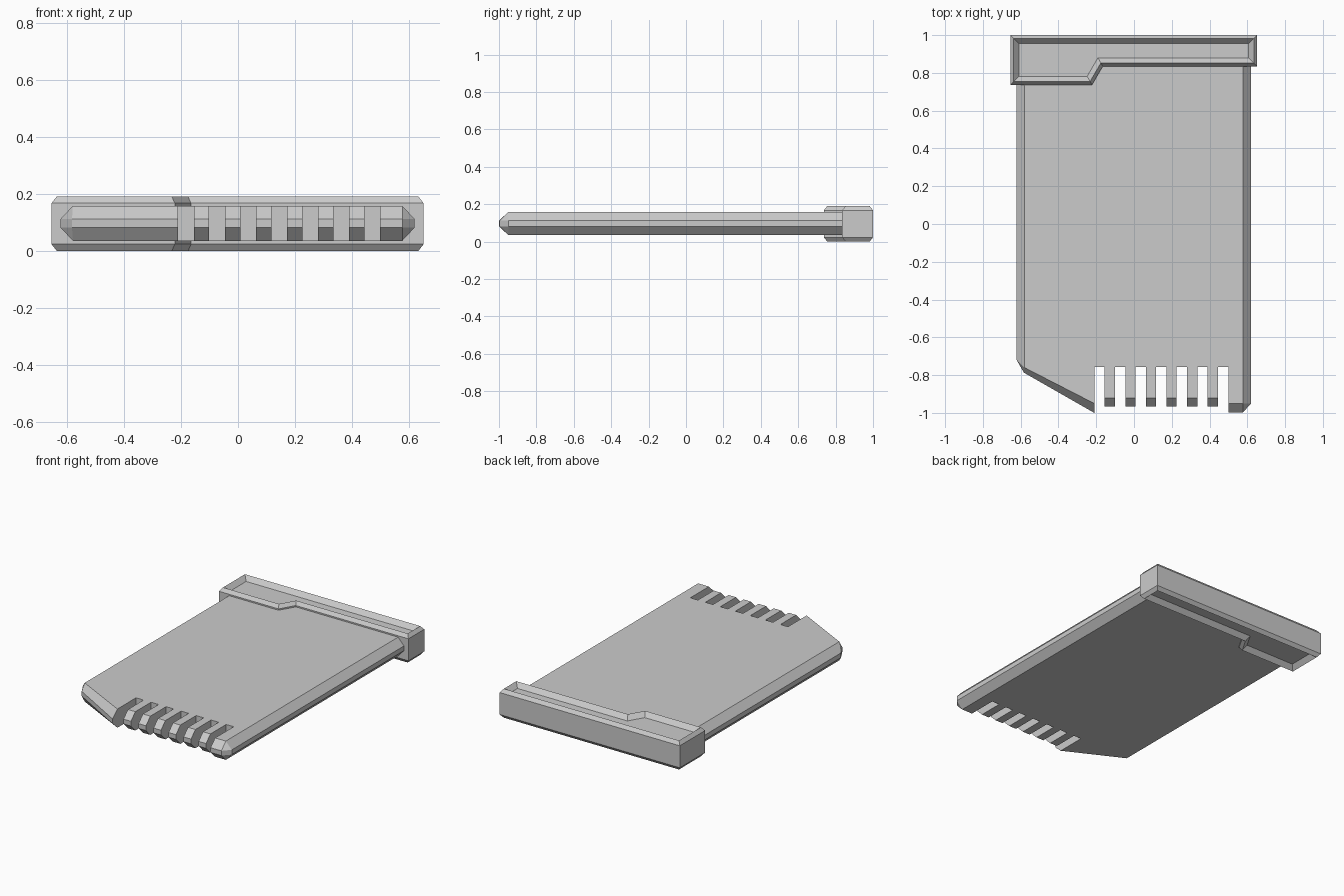
import bpy, bmesh
from mathutils import Vector

if "Cube" in bpy.data.objects:
    bpy.data.objects.remove(bpy.data.objects["Cube"])


def loft(name, rings):
    """Skin a stack of (outline, z) rings and close both ends."""
    bm = bmesh.new()
    loops = [[bm.verts.new((x, y, z)) for x, y in pts] for pts, z in rings]
    n = len(loops[0])
    for low, high in zip(loops, loops[1:]):
        for i in range(n):
            j = (i + 1) % n
            bm.faces.new((low[i], low[j], high[j], high[i]))
    bm.faces.new(loops[0][::-1])
    bm.faces.new(loops[-1])
    bmesh.ops.remove_doubles(bm, verts=bm.verts[:], dist=1e-5)
    bmesh.ops.recalc_face_normals(bm, faces=bm.faces[:])
    mesh = bpy.data.meshes.new(name)
    bm.to_mesh(mesh)
    bm.free()
    obj = bpy.data.objects.new(name, mesh)
    bpy.context.collection.objects.link(obj)
    return obj


def inset(pts, d):
    """Mitred inward offset of a counter-clockwise outline."""
    out = []
    for i, p in enumerate(pts):
        p = Vector(p)
        a = (p - Vector(pts[i - 1])).normalized()
        b = (Vector(pts[(i + 1) % len(pts)]) - p).normalized()
        na, nb = Vector((-a.y, a.x)), Vector((-b.y, b.x))
        out.append(p + (na + nb) * (d / (1 + na.dot(nb))))
    return out


# Card body: matching mid-height (outer) and face (inner) outlines
outer = [(-0.623, 0.90), (-0.623, -0.717), (-0.583, -0.787), (-0.21, -1.0)]
inner = [(-0.58, 0.90), (-0.58, -0.76), (-0.58, -0.76), (-0.21, -0.95)]

# Seven slots leaving six contact teeth
pitch, gap, root = 0.109, 0.055, -0.757
for k in range(7):
    x0 = -0.21 + k * pitch
    x1 = x0 + gap
    walls = [(x0, root), (x1, root)]
    outer += walls
    inner += walls
    if k < 6:
        x2 = x0 + pitch
        outer += [(x1, -0.965), (x2, -0.965)]
        inner += [(x1, -0.92), (x2, -0.92)]
    else:
        outer += [(x1, -0.997)]
        inner += [(x1, -0.95)]

# Right corner and side
outer += [(0.577, -0.997), (0.62, -0.95), (0.62, 0.90)]
inner += [(0.577, -0.95), (0.577, -0.95), (0.577, 0.90)]
loft("card_body", [(inner, 0.035), (outer, 0.081), (outer, 0.112), (inner, 0.158)])

# End cap: stepped outline, chamfered rim and recessed panel on both faces
cap = [(-0.655, 1.0), (-0.655, 0.737), (-0.222, 0.737),
       (-0.165, 0.835), (0.652, 0.835), (0.652, 1.0)]
rim, panel = inset(cap, 0.018), inset(cap, 0.045)
loft("end_cap", [(panel, 0.03), (rim, 0.0), (cap, 0.023),
                 (cap, 0.167), (rim, 0.19), (panel, 0.16)])
